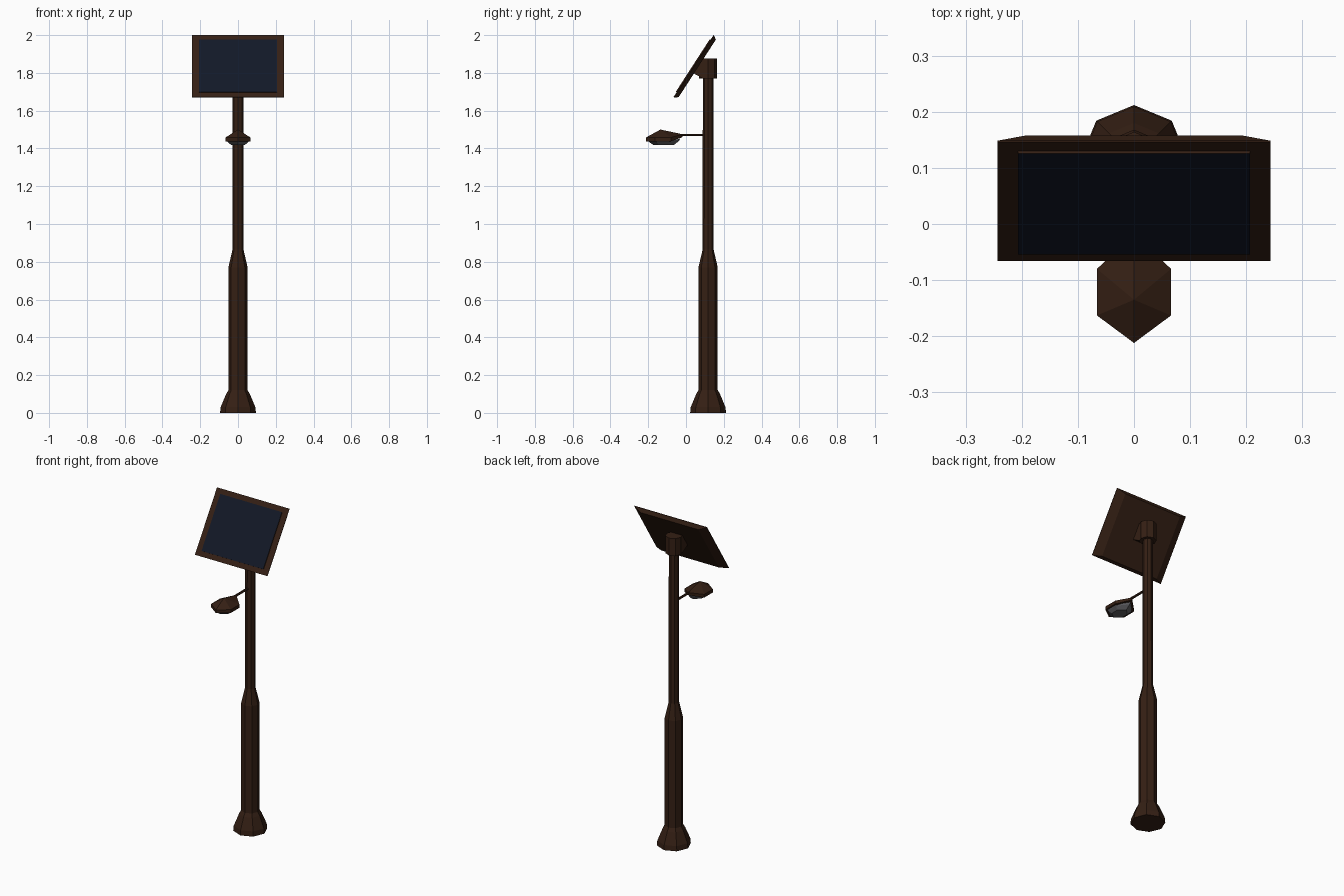
import bpy, bmesh, math
from mathutils import Vector

if "Cube" in bpy.data.objects:
    bpy.data.objects.remove(bpy.data.objects["Cube"])

POLE_Y = 0.117


def material(name, rgb):
    m = bpy.data.materials.new(name)
    m.diffuse_color = (*rgb, 1)
    m.use_nodes = True
    m.node_tree.nodes["Principled BSDF"].inputs["Base Color"].default_value = m.diffuse_color
    return m


brown = material("brown_metal", (0.035, 0.014, 0.007))
blue = material("solar_cell", (0.006, 0.009, 0.02))
glass = material("lamp_glass", (0.11, 0.11, 0.12))


def loft(name, rings, mats):
    """Join equal-length rings of points with faces and cap both ends.
    A second material is used on the last cap only."""
    bm = bmesh.new()
    loops = [[bm.verts.new(p) for p in ring] for ring in rings]
    n = len(rings[0])
    for a, b in zip(loops, loops[1:]):
        for i in range(n):
            j = (i + 1) % n
            bm.faces.new((a[i], a[j], b[j], b[i]))
    bm.faces.new(loops[0][::-1])
    end = bm.faces.new(loops[-1])
    end.material_index = len(mats) - 1
    bmesh.ops.recalc_face_normals(bm, faces=bm.faces)
    me = bpy.data.meshes.new(name)
    bm.to_mesh(me)
    bm.free()
    for m in mats:
        me.materials.append(m)
    ob = bpy.data.objects.new(name, me)
    bpy.context.collection.objects.link(ob)
    return ob


def octagon(r, z):
    return [(r * math.sin(i * math.pi / 4), POLE_Y + r * math.cos(i * math.pi / 4), z)
            for i in range(8)]


# Post: flared foot, thick lower shaft, thin upper shaft
loft("foot", [octagon(r, z) for r, z in
              ((0.095, 0), (0.092, 0.03), (0.063, 0.10), (0.051, 0.12))], [brown])
loft("post", [octagon(r, z) for r, z in
              ((0.051, 0.11), (0.051, 0.77), (0.029, 0.865), (0.028, 1.80))], [brown])
loft("post_cap", [octagon(0.047, 1.77), octagon(0.047, 1.875)], [brown])

# Bracket wedge between the cap and the panel
side = [(0.036, 1.80), (0.09, 1.77), (0.117, 1.77), (0.117, 1.875), (0.085, 1.875)]
loft("panel_bracket", [[(x, y, z) for y, z in side] for x in (-0.04, 0.04)], [brown])

# Tilted solar panel: tapered back, flat frame, slightly raised cell sheet
low, high = Vector((0, -0.066, 1.672)), Vector((0, 0.146, 2.0))
mid = (low + high) / 2
up = (high - low).normalized()
front = Vector((1, 0, 0)).cross(up)
half = (high - low).length / 2


def panel_ring(inset_x, inset_u, out):
    return [mid + Vector((sx * (0.243 - inset_x), 0, 0))
            + up * su * (half - inset_u) + front * out
            for sx, su in ((-1, -1), (1, -1), (1, 1), (-1, 1))]


loft("solar_panel", [panel_ring(0.05, 0.014, -0.023), panel_ring(0, 0, -0.003),
                     panel_ring(0, 0, 0), panel_ring(0.036, 0.03, 0),
                     panel_ring(0.036, 0.03, 0.005)], [brown, blue])

# Lamp arm
loft("lamp_arm", [[(0.007 * math.cos(a), y, 1.471 + 0.007 * math.sin(a))
                   for a in (k * math.pi / 3 for k in range(6))]
                  for y in (-0.04, 0.10)], [brown])

# Lamp head: long hexagon with a rim and a ridged roof
outline = [(0, -0.212), (0.066, -0.163), (0.066, -0.08),
           (0, -0.018), (-0.066, -0.08), (-0.066, -0.163)]


def head_ring(z, back_z, s=1.0):
    return [(x * s, -0.122 + (y + 0.122) * s, back_z if i == 3 else z)
            for i, (x, y) in enumerate(outline)]


head = loft("lamp_head", [head_ring(1.438, 1.46), head_ring(1.458, 1.475)], [brown])
bm = bmesh.new()
bm.from_mesh(head.data)
roof = max(bm.faces, key=lambda f: f.calc_center_median().z)
apex = bmesh.ops.poke(bm, faces=[roof])["verts"][0]
apex.co = (0, -0.135, 1.5)
bm.to_mesh(head.data)
bm.free()

# Glass under the lamp head
loft("lamp_lens", [head_ring(1.44, 1.452, 0.88), head_ring(1.434, 1.44, 0.82),
                   head_ring(1.418, 1.418, 0.55)], [glass])
